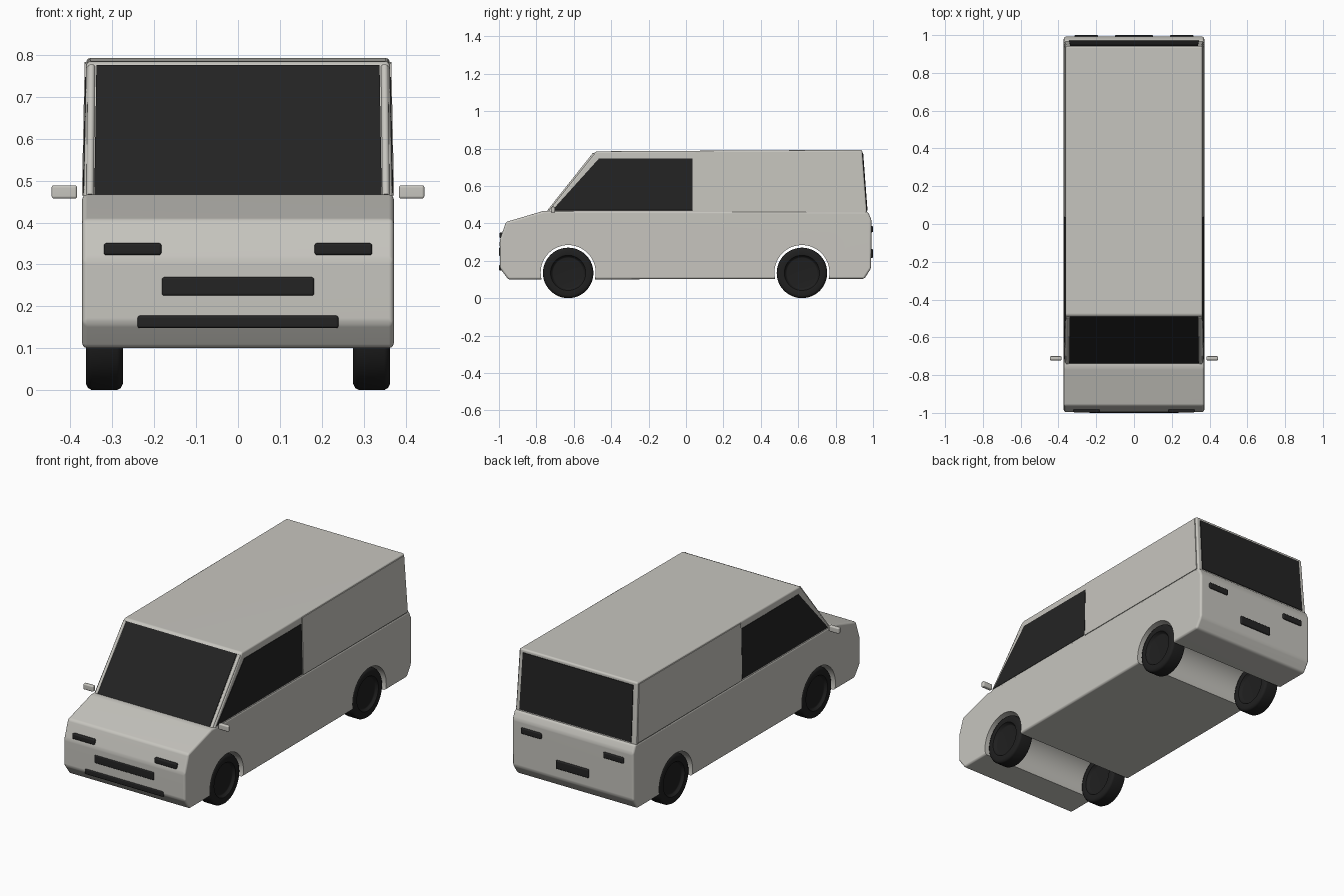
import bpy, bmesh, math
from mathutils import Vector, Matrix

if "Cube" in bpy.data.objects:
    bpy.data.objects.remove(bpy.data.objects["Cube"])


def material(name, rgb):
    m = bpy.data.materials.new(name)
    m.diffuse_color = (*rgb, 1)
    m.use_nodes = True
    m.node_tree.nodes["Principled BSDF"].inputs["Base Color"].default_value = m.diffuse_color
    return m


PAINT = material("warm_grey_paint", (0.57, 0.56, 0.52))
DARK = material("dark_glass_and_trim", (0.017, 0.017, 0.017))
RUBBER = material("black_rubber", (0.014, 0.014, 0.014))


def make(name, bm, mat):
    bmesh.ops.recalc_face_normals(bm, faces=bm.faces[:])
    me = bpy.data.meshes.new(name)
    bm.to_mesh(me)
    bm.free()
    me.materials.append(mat)
    ob = bpy.data.objects.new(name, me)
    bpy.context.collection.objects.link(ob)
    return ob


def activate(ob):
    bpy.ops.object.select_all(action='DESELECT')
    ob.select_set(True)
    bpy.context.view_layer.objects.active = ob


def apply(ob, kind, **props):
    activate(ob)
    mod = ob.modifiers.new(kind, kind)
    for k, v in props.items():
        setattr(mod, k, v)
    bpy.ops.object.modifier_apply(modifier=mod.name)


def bevel(ob, width, angle=12, segments=3):
    apply(ob, 'BEVEL', width=width, segments=segments, limit_method='ANGLE',
          angle_limit=math.radians(angle))


def smooth(ob, angle=35):
    activate(ob)
    bpy.ops.object.shade_smooth_by_angle(angle=math.radians(angle))
    apply(ob, 'WEIGHTED_NORMAL', keep_sharp=True)


def loft(name, a, b, mat):
    """Solid between two matching outlines."""
    bm = bmesh.new()
    va, vb = [bm.verts.new(p) for p in a], [bm.verts.new(p) for p in b]
    bm.faces.new(va)
    bm.faces.new(vb)
    n = len(va)
    for i in range(n):
        j = (i + 1) % n
        bm.faces.new((va[i], va[j], vb[j], vb[i]))
    return make(name, bm, mat)


def plate(name, pts, out, thick, mat):
    """Thin plate standing proud of a surface, sunk a little into it."""
    n = Vector(out).normalized()
    return loft(name, [Vector(p) - n * 0.004 for p in pts],
                [Vector(p) + n * thick for p in pts], mat)


def box(name, lo, hi, mat, r=0.006):
    bm = bmesh.new()
    bmesh.ops.create_cube(bm, size=1)
    lo, hi = Vector(lo), Vector(hi)
    for v in bm.verts:
        v.co = (lo + hi) / 2 + v.co * (hi - lo)
    ob = make(name, bm, mat)
    bevel(ob, r)
    smooth(ob)
    return ob


def rod(name, a, b, r, mat, seg=12):
    a, b = Vector(a), Vector(b)
    bm = bmesh.new()
    rot = (b - a).to_track_quat('Z', 'Y').to_matrix().to_4x4()
    bmesh.ops.create_cone(bm, cap_ends=True, segments=seg, radius1=r, radius2=r,
                          depth=(b - a).length,
                          matrix=Matrix.Translation((a + b) / 2) @ rot)
    return make(name, bm, mat)


AXLES = {"front": -0.63, "rear": 0.62}

# Lower body: side profile across the full width, with wheel tunnels cut out
prof = [(-0.95, 0.10), (-0.995, 0.16), (-0.996, 0.31), (-0.963, 0.407),
        (-0.76, 0.467), (0.972, 0.463), (0.992, 0.42), (0.99, 0.16), (0.953, 0.103)]
body = loft("lower_body", [(-0.372, y, z) for y, z in prof],
            [(0.372, y, z) for y, z in prof], PAINT)
bevel(body, 0.012)
for y in AXLES.values():
    cutter = rod("arch_cutter", (-0.6, y, 0.137), (0.6, y, 0.137), 0.147, PAINT, 48)
    cutter.hide_render = True
    apply(body, 'BOOLEAN', object=cutter, operation='DIFFERENCE', solver='EXACT')
    bpy.data.objects.remove(cutter)
smooth(body)

# Cabin: tapered upper shell
Z0, Z1 = 0.45, 0.79


def side_x(z):
    return 0.369 - 0.007 * (z - Z0) / (Z1 - Z0)


cab = [(-0.748, Z0), (-0.482, 0.785), (0.942, 0.793), (0.968, Z0)]
cabin = loft("cabin", [(-side_x(z), y, z) for y, z in cab],
             [(side_x(z), y, z) for y, z in cab], PAINT)
bevel(cabin, 0.01)
smooth(cabin)


def on_line(z, p, q):
    return p[0] + (q[0] - p[0]) * (z - p[1]) / (q[1] - p[1])


# Windscreen and rear window
for name, p, q, sign, lo, hi in (("windscreen", cab[0], cab[1], -1, 0.464, 0.774),
                                 ("rear_window", cab[3], cab[2], 1, 0.468, 0.775)):
    pts = [(x, on_line(z, p, q), z)
           for x, z in ((-0.343, lo), (0.343, lo), (0.338, hi), (-0.338, hi))]
    normal = (0, sign * (q[1] - p[1]), abs(q[0] - p[0]))
    plate(name, pts, normal, 0.004, DARK)

for s, side in ((-1, "left"), (1, "right")):
    # Side window and raised cargo panel
    window = [(-0.715, 0.47), (-0.465, 0.747), (0.036, 0.747), (0.036, 0.47)]
    plate(side + "_side_window", [(s * side_x(z), y, z) for y, z in window],
          (s, 0, 0.02), 0.002, DARK)
    panel = [(0.04, 0.465), (0.04, 0.78), (0.932, 0.783), (0.955, 0.465)]
    plate(side + "_cargo_panel", [(s * side_x(z), y, z) for y, z in panel],
          (s, 0, 0.02), 0.004, PAINT)
    # Windscreen pillar
    smooth(rod(side + "_pillar", (s * 0.353, -0.735, 0.463),
               (s * 0.35, -0.49, 0.772), 0.009, PAINT))

    def sided(name, x0, x1, y0, y1, z0, z1, mat):
        a, b = sorted((s * x0, s * x1))
        box(side + name, (a, y0, z0), (b, y1, z1), mat)

    # Mirrors and lamps
    sided("_mirror", 0.384, 0.445, -0.722, -0.7, 0.457, 0.489, PAINT)
    sided("_headlamp", 0.183, 0.32, -0.998, -0.965, 0.322, 0.351, DARK)
    sided("_tail_lamp", 0.19, 0.315, 0.97, 1.0, 0.352, 0.385, DARK)

# Grille, bumper intake and rear plate
box("grille", (-0.182, -1.0, 0.225), (0.182, -0.97, 0.27), DARK)
box("bumper_intake", (-0.24, -1.0, 0.148), (0.24, -0.96, 0.178), DARK)
box("rear_plate", (-0.1, 0.97, 0.215), (0.1, 1.0, 0.262), DARK)

# Wheels: lathed tyre with a dished hub on both faces
half = [(0.026, 0), (0.026, 0.08), (0.03, 0.086), (0.042, 0.094), (0.044, 0.1),
        (0.044, 0.12), (0.039, 0.13), (0.03, 0.135)]
section = half + [(-x, r) for x, r in reversed(half)]
for axle, y in AXLES.items():
    for s, side in ((-1, "left"), (1, "right")):
        bm = bmesh.new()
        vs = [bm.verts.new((x, 0, r)) for x, r in section]
        es = [bm.edges.new(e) for e in zip(vs, vs[1:])]
        bmesh.ops.spin(bm, geom=vs + es, cent=(0, 0, 0), axis=(1, 0, 0),
                       angle=2 * math.pi, steps=48)
        bmesh.ops.remove_doubles(bm, verts=bm.verts[:], dist=1e-4)
        wheel = make(axle + "_" + side + "_wheel", bm, RUBBER)
        wheel.location = (s * 0.319, y, 0.135)
        smooth(wheel)
